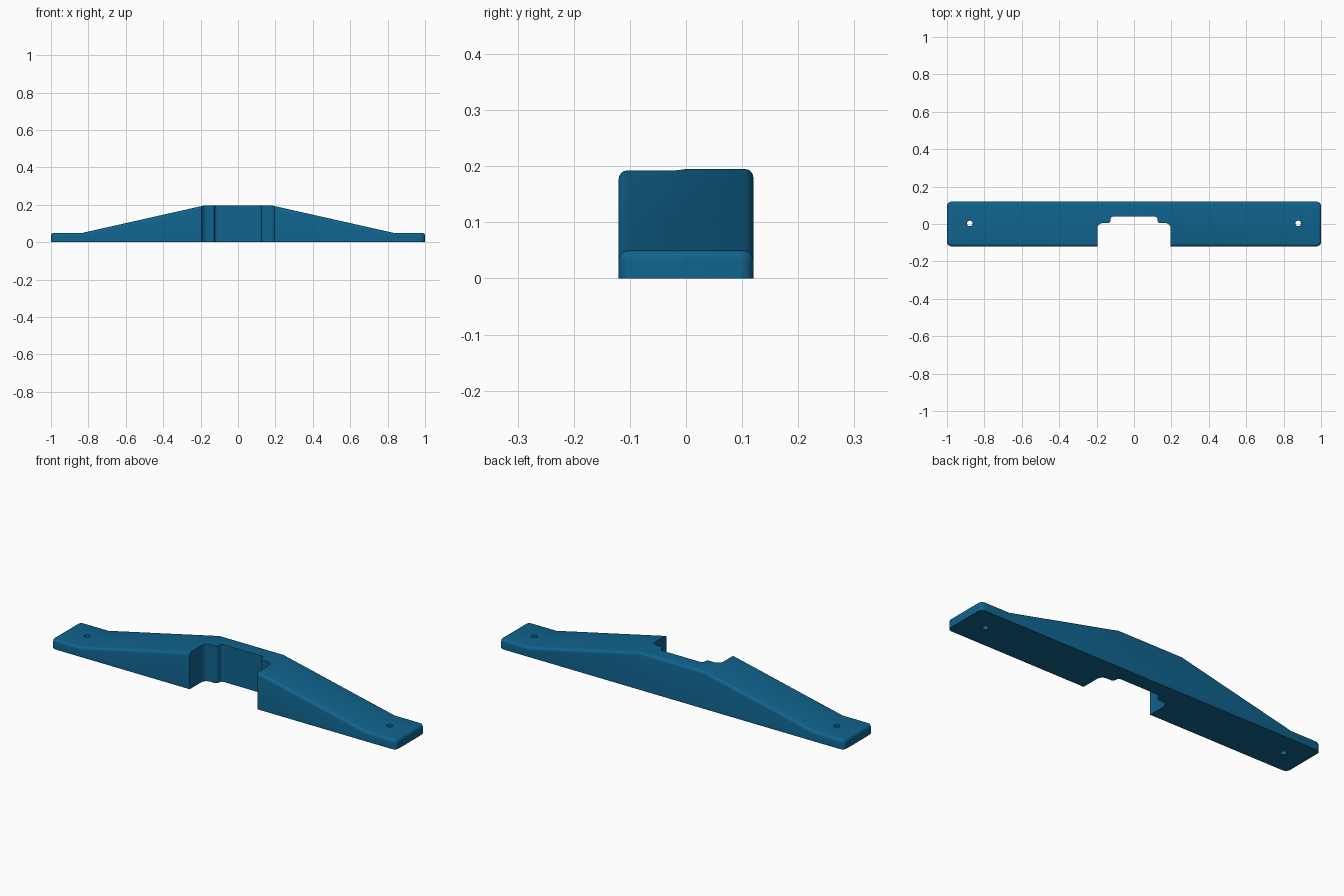
import bpy, bmesh, math

if "Cube" in bpy.data.objects:
    bpy.data.objects.remove(bpy.data.objects["Cube"])

blue = bpy.data.materials.new("deep blue")
blue.diffuse_color = (0.005, 0.125, 0.27, 1)
blue.use_nodes = True
blue.node_tree.nodes["Principled BSDF"].inputs["Base Color"].default_value = blue.diffuse_color


def prism(name, points, to_3d, depth):
    """Extrude a closed 2D outline along the vector depth."""
    bm = bmesh.new()
    face = bm.faces.new([bm.verts.new(to_3d(a, b)) for a, b in points])
    new = bmesh.ops.extrude_face_region(bm, geom=[face])["geom"]
    bmesh.ops.translate(bm, vec=depth, verts=[v for v in new if isinstance(v, bmesh.types.BMVert)])
    bmesh.ops.recalc_face_normals(bm, faces=bm.faces)
    mesh = bpy.data.meshes.new(name)
    bm.to_mesh(mesh)
    bm.free()
    obj = bpy.data.objects.new(name, mesh)
    bpy.context.collection.objects.link(obj)
    mesh.materials.append(blue)
    return obj


def arc(cx, cy, r, start, end, steps=6):
    angles = [math.radians(start + (end - start) * i / steps) for i in range(steps + 1)]
    return [(cx + r * math.cos(a), cy + r * math.sin(a)) for a in angles]


def mirrored(half):
    return half + [(-x, y) for x, y in reversed(half)]


# Bridge-shaped bar: flat end tabs, sloping shoulders, flat crest
side = mirrored([(-1, 0), (-1, 0.05), (-0.83, 0.05), (-0.185, 0.195)])
bar = prism("handle_bar", side, lambda x, z: (x, -0.12, z), (0, 0.24, 0))

# Round the vertical end corners, then the upper rim
bm = bmesh.new()
bm.from_mesh(bar.data)
corners = [e for e in bm.edges if all(abs(v.co.x) > 0.99 for v in e.verts)
           and abs(e.verts[0].co.z - e.verts[1].co.z) > 0.01]
bmesh.ops.bevel(bm, geom=corners, offset=0.025, segments=5, profile=0.5, affect='EDGES')
bm.normal_update()
rim = [e for e in bm.edges if len(e.link_faces) == 2
       and sorted(f.normal.z > 0.5 for f in e.link_faces) == [False, True]
       and min(v.co.z for v in e.verts) > 0.01]
bmesh.ops.bevel(bm, geom=rim, offset=0.015, segments=4, profile=0.5, affect='EDGES')
bm.to_mesh(bar.data)
bm.free()

# Stepped notch open to the front
notch = mirrored([(-0.196, -0.2)] + arc(-0.166, -0.025, 0.03, 180, 90)
                 + arc(-0.14, 0.02, 0.015, -90, 0) + arc(-0.11, 0.025, 0.015, 180, 90))
cutters = [prism("notch_cutter", notch, lambda x, y: (x, y, -0.1), (0, 0, 0.5))]

# Screw holes through the end tabs
for sign, label in ((-1, "left"), (1, "right")):
    ring = arc(sign * 0.878, 0.003, 0.015, 0, 345, 23)
    cutters.append(prism(label + "_hole_cutter", ring, lambda x, y: (x, y, -0.1), (0, 0, 0.5)))

bpy.context.view_layer.objects.active = bar
bar.select_set(True)
for cutter in cutters:
    cutter.hide_render = True
    mod = bar.modifiers.new("cut", 'BOOLEAN')
    mod.operation, mod.solver, mod.object = 'DIFFERENCE', 'EXACT', cutter
    bpy.ops.object.modifier_apply(modifier=mod.name)
    bpy.data.objects.remove(cutter)
bpy.ops.object.shade_smooth_by_angle(angle=math.radians(30))
